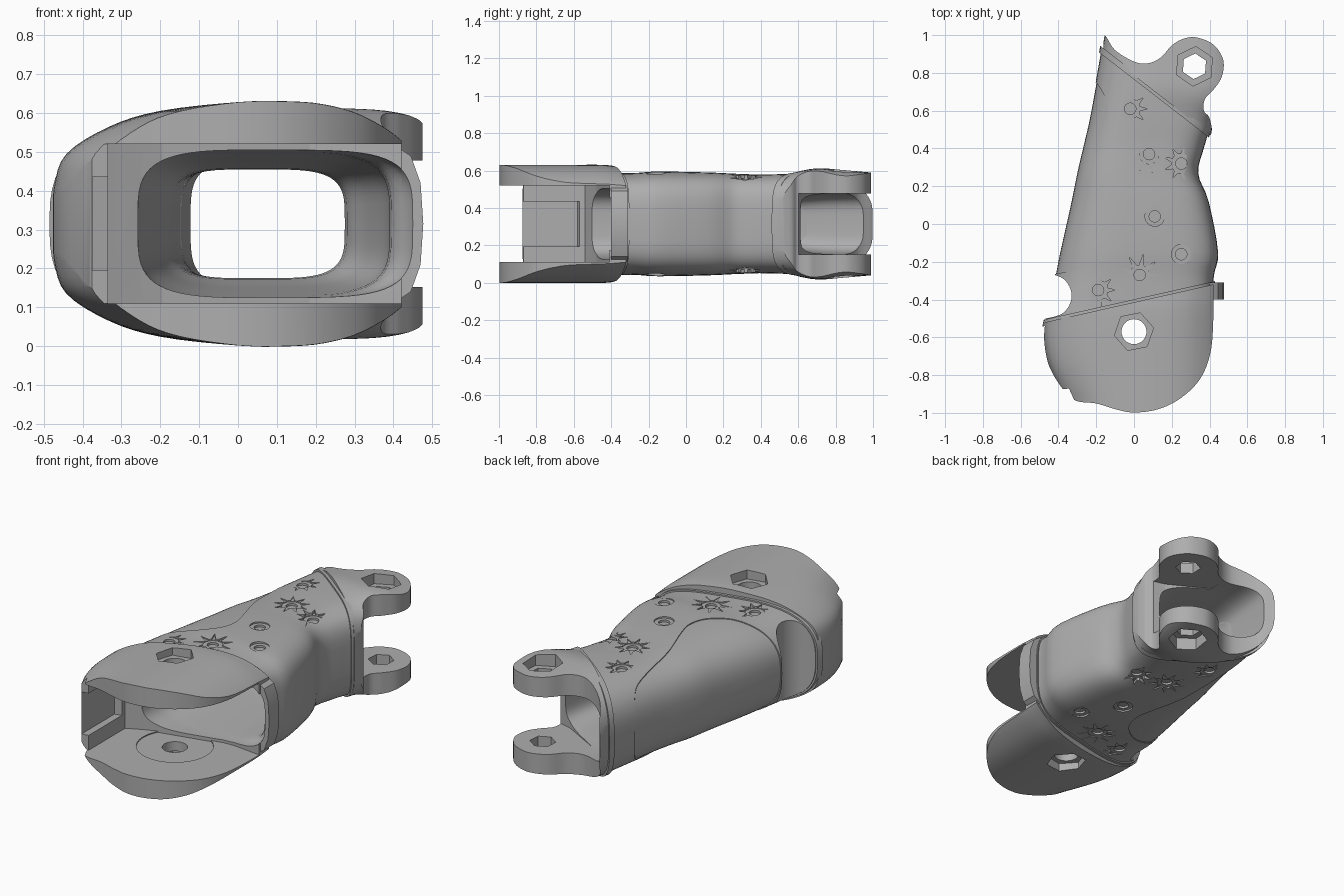
import bpy, bmesh, math
from mathutils import Vector

cube = bpy.data.objects.get("Cube")
if cube:
    bpy.data.objects.remove(cube)

MID = 0.315  # height of the horizontal symmetry plane
grey = bpy.data.materials.new("matte grey")
grey.use_nodes = True
grey.diffuse_color = (0.42, 0.42, 0.42, 1)
grey.node_tree.nodes["Principled BSDF"].inputs["Base Color"].default_value = (0.42, 0.42, 0.42, 1)


def loft(name, rings):
    """Closed solid through rings of equal point count."""
    bm = bmesh.new()
    rows = [[bm.verts.new(p) for p in ring] for ring in rings]
    n = len(rows[0])
    for a, b in zip(rows, rows[1:]):
        for i in range(n):
            bm.faces.new((a[i], a[(i + 1) % n], b[(i + 1) % n], b[i]))
    bm.faces.new(rows[0])
    bm.faces.new(rows[-1])
    bmesh.ops.recalc_face_normals(bm, faces=bm.faces)
    me = bpy.data.meshes.new(name)
    bm.to_mesh(me)
    bm.free()
    ob = bpy.data.objects.new(name, me)
    bpy.context.collection.objects.link(ob)
    return ob


def prism(plan, z0=-0.2, z1=0.9):
    return loft("cutter", [[(x, y, z) for x, y in plan] for z in (z0, z1)])


def disc(x, y, r, z0=-0.2, z1=0.9, sides=32, inner=None, turn=0):
    """Upright cylinder, or a star when an inner radius is given."""
    pts = []
    for i in range(sides):
        a = math.tau * i / sides + turn
        k = inner if inner and i % 2 else r
        pts.append((x + k * math.cos(a), y + k * math.sin(a)))
    return prism(pts, z0, z1)


def boolean(ob, cutter, op="DIFFERENCE"):
    m = ob.modifiers.new("cut", "BOOLEAN")
    m.operation, m.object, m.solver = op, cutter, "EXACT"
    bpy.context.view_layer.update()
    me = bpy.data.meshes.new_from_object(
        ob.evaluated_get(bpy.context.evaluated_depsgraph_get()))
    ob.modifiers.clear()
    ob.data = me
    bpy.data.objects.remove(cutter)


def smooth(points, steps=6):
    """Rounded path through the points."""
    p = [Vector(q) for q in points]
    p = [p[0]] + p + [p[-1]]
    out = []
    for a, b, c, d in zip(p, p[1:], p[2:], p[3:]):
        for i in range(steps):
            t = i / steps
            out.append(tuple(0.5 * (2 * b + (c - a) * t + (2 * a - 5 * b + 4 * c - d) * t * t
                                    + (3 * b - a - 3 * c + d) * t ** 3)))
    return out + [tuple(p[-1])]


def tube(name, sections, grow=0.0, left_power=4, n=64):
    """Rounded-box tube along y; a section is y, left, right, half height."""
    rings = []
    for y, x0, x1, h in smooth(sections, 4):
        cx, rx, h = (x0 + x1) / 2, (x1 - x0) / 2 + grow, h + grow
        ring = []
        for i in range(n):
            c, s = math.cos(math.tau * i / n), math.sin(math.tau * i / n)
            k = 2 / (left_power if c < 0 else 4)
            ring.append((cx + rx * math.copysign(abs(c) ** k, c), y,
                         MID + h * math.copysign(abs(s) ** k, s)))
        rings.append(ring)
    return loft(name, rings)


LEFT = 2.8  # softer rounding on the long straight side
BODY = [(-0.6, -0.49, 0.42, 0.275), (-0.3, -0.425, 0.42, 0.272), (-0.15, -0.395, 0.445, 0.28),
        (0.12, -0.335, 0.395, 0.275), (0.27, -0.305, 0.34, 0.268), (0.42, -0.27, 0.375, 0.264),
        (0.6, -0.23, 0.42, 0.268), (1.05, -0.15, 0.45, 0.27)]
CAVITY = [(-0.6, -0.26, 0.455, 0.19), (-0.4, -0.255, 0.45, 0.19), (-0.31, -0.25, 0.395, 0.185),
          (-0.1, -0.225, 0.385, 0.172), (0.12, -0.2, 0.33, 0.158), (0.3, -0.175, 0.275, 0.14),
          (0.6, -0.15, 0.33, 0.15), (0.8, -0.135, 0.36, 0.163), (1.2, -0.1, 0.36, 0.163)]


def half_height(x, y):
    y0, x0, x1, h = min(smooth(BODY, 4), key=lambda s: abs(s[0] - y))
    u = (x - (x0 + x1) / 2) / ((x1 - x0) / 2)
    p = LEFT if u < 0 else 4
    return h * (1 - min(abs(u), 0.99) ** p) ** (1 / p)


def front_line(x):
    return -0.414 + 0.225 * x


def back_line(x):
    return 0.785 - 0.774 * x


def strip(line, lo, hi):
    return [(-0.7, line(-0.7) + lo), (0.7, line(0.7) + lo),
            (0.7, line(0.7) + hi), (-0.7, line(-0.7) + hi)]


def finish(ob, name):
    ob.name = ob.data.name = name
    ob.data.materials.clear()
    ob.data.materials.append(grey)
    bpy.ops.object.select_all(action="DESELECT")
    ob.select_set(True)
    bpy.context.view_layer.objects.active = ob
    bpy.ops.object.shade_smooth_by_angle(angle=math.radians(30))


def shell(name, plan, grow=0.0, sections=BODY):
    """Tube trimmed to a plan outline and hollowed out."""
    ob = tube(name, sections, grow, LEFT)
    boolean(ob, prism(plan), "INTERSECT")
    boolean(ob, tube("cutter", CAVITY))
    return ob


def bolt_hole(ob, x, y, r, depth, sides, turn):
    boolean(ob, disc(x, y, r, sides=sides, turn=turn))
    boolean(ob, disc(x, y, 0.105, 2 * MID - depth, 0.9, 6, turn=turn))
    boolean(ob, disc(x, y, 0.105, -0.2, depth, 6, turn=turn))


# Front socket: profile swept along y, closed side drawn in at the tip, trimmed to the plan
half = smooth([(-0.48, MID), (-0.472, 0.41), (-0.44, 0.495), (-0.33, 0.565), (-0.2, 0.605),
               (0, 0.628), (0.12, 0.63), (0.22, 0.622), (0.32, 0.593), (0.42, 0.53),
               (0.455, 0.46), (0.465, MID)], 4)
profile = half + [(x, 2 * MID - z) for x, z in half[-2:0:-1]]
socket = loft("socket", [[(x * tip if x < 0 else x, y, MID + (z - MID) * k) for x, z in profile]
                         for y, k, tip in smooth([(-1.1, 1, 0.7), (-0.96, 1, 0.75), (-0.87, 1, 0.84),
                                                  (-0.75, 1, 0.95), (-0.62, 1, 1), (-0.45, 1, 1),
                                                  (-0.36, 0.97, 1), (-0.2, 0.9, 1)], 3)])
plan = smooth([(-0.47, -0.52), (-0.475, -0.62), (-0.45, -0.75), (-0.38, -0.87), (-0.31, -0.935),
               (-0.2, -0.95), (-0.1, -0.98), (0, -0.998), (0.13, -0.98), (0.25, -0.92),
               (0.35, -0.82), (0.405, -0.68), (0.42, -0.5), (0.42, -0.32)])
boolean(socket, prism(plan), "INTERSECT")
# Fork slot, with a deeper channel between two rails on the closed side
slot = [(-0.6, -1.1), (0.7, -1.1), (0.7, -0.42), (0.42, -0.41), (0.25, -0.39), (0, -0.4),
        (-0.25, -0.5), (-0.335, -0.54), (-0.335, -0.87), (-0.6, -0.9)]
boolean(socket, prism(slot, 0.11, 0.52))
boolean(socket, prism([(-0.375, -1.1), (-0.2, -1.1), (-0.2, -0.53), (-0.375, -0.58)], 0.195, 0.435))
boolean(socket, tube("cutter", CAVITY))
boolean(socket, disc(0, -0.57, 0.2, 0.104, 0.526))
bolt_hole(socket, 0, -0.57, 0.066, 0.05, 32, 0.2)
finish(socket, "socket")

# Sleeve and the sunken cover on its right side
edge = smooth([(-0.2, 0.75), (-0.15, 0.66), (-0.125, 0.5), (-0.1, 0.3), (-0.04, 0.1),
               (-0.02, 0), (-0.05, -0.1), (-0.15, -0.19), (-0.28, -0.235), (-0.42, -0.265)])
sleeve = shell("sleeve", [(-0.6, front_line(-0.6)), (0.6, front_line(0.6)), (0.6, back_line(0.6)),
                          (-0.3, back_line(-0.3)), (-0.3, 0.76)] + edge + [(-0.6, -0.3)])
notch = smooth([(-0.6, -0.24), (-0.42, -0.27), (-0.355, -0.31), (-0.33, -0.38),
                (-0.355, -0.45), (-0.42, -0.49), (-0.6, -0.52)])
boolean(sleeve, prism(notch))

# Impact dents with cracks, on top and underneath
for x, y, reach in ((-0.02, 0.61, 0.09), (0.08, 0.37, 0.1), (0.25, 0.32, 0.09), (0.11, 0.04, 0),
                    (0.25, -0.16, 0), (0.03, -0.27, 0.11), (-0.19, -0.35, 0.09)):
    h = half_height(x, y)
    for r, depth, sides, inner in ((0.052, 0.008, 24, None), (0.03, 0.02, 24, None),
                                   (reach, 0.005, 18, 0.04)):
        if r:
            boolean(sleeve, disc(x, y, r, MID + h - depth, 0.9, sides, inner))
            boolean(sleeve, disc(x, y, r, -0.2, MID - h + depth, sides, inner))
finish(sleeve, "sleeve")
finish(shell("side_cover", edge + [(-0.6, -0.3), (-0.6, 0.75)], -0.005), "side_cover")

# Raised collars at both joints
front_collar = shell("front_collar", strip(front_line, -0.02, 0.015), 0.008)
boolean(front_collar, prism(notch))
finish(front_collar, "front_collar")
finish(shell("back_collar", strip(back_line, -0.02, 0.02), 0.01), "back_collar")
tab_side = [(0.4, 0.52), (0.445, 0.49), (0.47, 0.42), (0.477, MID), (0.47, 0.21),
            (0.445, 0.14), (0.4, 0.11)]
tab = loft("collar_tab", [[(x, y, z) for x, z in tab_side] for y in (-0.4, -0.31)])
boolean(tab, tube("cutter", CAVITY))
finish(tab, "collar_tab")

# Back fork with two rounded lugs, scooped out between them
fork_plan = smooth([(-0.16, 0.91), (-0.155, 0.998), (-0.1, 0.92), (0, 0.86), (0.07, 0.85),
                    (0.14, 0.88), (0.2, 0.945), (0.26, 0.98), (0.33, 0.988), (0.42, 0.95),
                    (0.472, 0.87), (0.465, 0.78), (0.42, 0.71), (0.375, 0.66), (0.37, 0.6),
                    (0.4, 0.56), (0.42, 0.46)])
fork = shell("fork", fork_plan, sections=[(0.4, -0.27, 0.4, 0.265), (0.56, -0.235, 0.43, 0.275),
                                          (0.7, -0.21, 0.55, 0.297), (0.85, -0.18, 0.56, 0.287),
                                          (1.1, -0.14, 0.56, 0.265)])
boolean(fork, prism([(0.08, 0.74), (0.3, 0.62), (0.42, 0.59), (0.7, 0.59),
                     (0.7, 1.2), (0.08, 1.2)], 0.152, 0.478))
bolt_hole(fork, 0.32, 0.835, 0.068, 0.09, 6, 0.45)
finish(fork, "fork")
